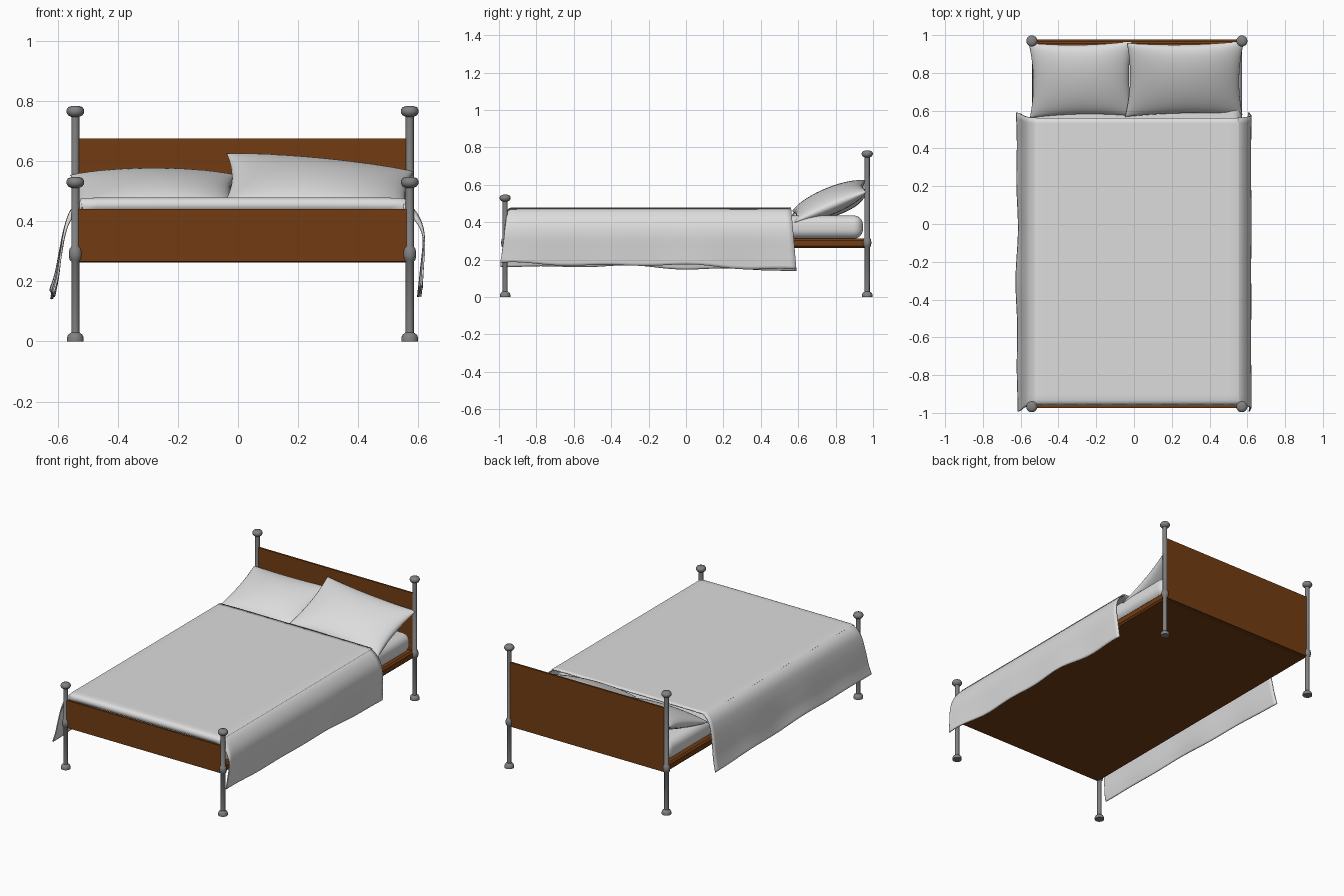
import bpy, bmesh, math
from mathutils import Matrix, Vector

if "Cube" in bpy.data.objects:
    bpy.data.objects.remove(bpy.data.objects["Cube"])

CX = 0.015          # centre line of the bed frame
HALF = 0.556        # post offset from the centre line


def material(name, rgb):
    m = bpy.data.materials.new(name)
    m.diffuse_color = (*rgb, 1)
    m.use_nodes = True
    m.node_tree.nodes["Principled BSDF"].inputs["Base Color"].default_value = m.diffuse_color
    return m


WOOD = material("brown wood", (0.17, 0.046, 0.006))
METAL = material("grey metal", (0.22, 0.22, 0.22))
LINEN = material("white linen", (0.72, 0.72, 0.72))


def finish(name, bm, mat, angle=None):
    bmesh.ops.recalc_face_normals(bm, faces=bm.faces[:])
    me = bpy.data.meshes.new(name)
    bm.to_mesh(me)
    bm.free()
    ob = bpy.data.objects.new(name, me)
    bpy.context.collection.objects.link(ob)
    me.materials.append(mat)
    if angle:
        bpy.ops.object.select_all(action='DESELECT')
        ob.select_set(True)
        bpy.context.view_layer.objects.active = ob
        bpy.ops.object.shade_smooth_by_angle(angle=math.radians(angle))
    return ob


def box(name, lo, hi, mat, bevel=0, segments=1, angle=None):
    bm = bmesh.new()
    bmesh.ops.create_cube(bm, size=1)
    for v in bm.verts:
        v.co = [(a + b) / 2 + c * (b - a) for a, b, c in zip(lo, hi, v.co)]
    if bevel:
        bmesh.ops.bevel(bm, geom=bm.edges[:], offset=bevel, segments=segments,
                        profile=0.5, affect='EDGES')
    return finish(name, bm, mat, angle)


def post(name, x, y, h):
    # turned post: foot, collar at the frame, knob on top
    prof = [(0, 0), (.028, 0), (.028, .012), (.024, .022), (.0135, .03),
            (.0135, .266), (.019, .272), (.0215, .285), (.0215, .296),
            (.019, .309), (.0135, .315), (.0135, h - .036), (.024, h - .031),
            (.0295, h - .022), (.0295, h - .013), (.024, h - .004),
            (.012, h), (0, h)]
    n = 20
    bm = bmesh.new()
    rings = [[bm.verts.new((x + r * math.cos(2 * math.pi * i / n),
                            y + r * math.sin(2 * math.pi * i / n), z))
              for i in range(n)] for r, z in prof[1:-1]]
    for a, b in zip(rings, rings[1:]):
        for i in range(n):
            bm.faces.new((a[i], a[(i + 1) % n], b[(i + 1) % n], b[i]))
    bm.faces.new(rings[0])
    bm.faces.new(rings[-1])
    finish(name, bm, METAL, 45)


def pillow(name, centre, half_w, half_l, half_t, pitch, roll, yaw):
    # two bulged sheets with pinched corners, welded along the seam
    n = 24
    rot = (Matrix.Rotation(math.radians(yaw), 3, 'Z')
           @ Matrix.Rotation(math.radians(roll), 3, 'Y')
           @ Matrix.Rotation(math.radians(pitch), 3, 'X'))
    bm = bmesh.new()
    for side in (1, -1):
        grid = []
        for i in range(n + 1):
            u = math.sin(math.pi * (i / n - 0.5))
            row = []
            for j in range(n + 1):
                v = math.sin(math.pi * (j / n - 0.5))
                t = ((1 - u * u) * (1 - v * v)) ** 0.45 if abs(u) < .9999 and abs(v) < .9999 else 0
                p = Vector((u * (half_w - .022 * (1 - v * v)),
                            v * (half_l - .018 * (1 - u * u)),
                            side * half_t * t))
                row.append(bm.verts.new(rot @ p + Vector(centre)))
            grid.append(row)
        for i in range(n):
            for j in range(n):
                bm.faces.new((grid[i][j], grid[i + 1][j], grid[i + 1][j + 1], grid[i][j + 1]))
    bmesh.ops.remove_doubles(bm, verts=bm.verts[:], dist=1e-5)
    finish(name, bm, LINEN, 80)


def smooth_path(pts, steps):
    # Catmull-Rom through the points
    p = [Vector(q) for q in [pts[0]] + pts + [pts[-1]]]
    out = []
    for a, b, c, d in zip(p, p[1:], p[2:], p[3:]):
        for s in range(steps):
            t = s / steps
            out.append(0.5 * (2 * b + (c - a) * t + (2 * a - 5 * b + 4 * c - d) * t * t
                              + (3 * b - a - 3 * c + d) * t ** 3))
    return out + [p[-1]]


def blanket():
    # cross-section (x, z) lofted along the bed, hems waved by depth
    section = smooth_path(
        [(-.618, .155), (-.602, .22), (-.59, .30), (-.575, .38), (-.555, .435),
         (-.52, .468), (-.47, .475), (0, .476), (.50, .475), (.55, .467),
         (.585, .437), (.61, .39), (.618, .33), (.612, .25), (.605, .165)], 4)
    ends = [(0, -.036), (.004, -.012), (.012, -.004), (.025, 0)]
    rows = ends + [(.025 + (1.515 - .025) * k / 50, 0) for k in range(1, 51)]
    bm = bmesh.new()
    grid = []
    for d, dz in rows:
        f = d / 1.515
        row = []
        for x, z in section:
            drop = min(1, max(0, (.475 - z) / .31))
            y0, y1 = -.957 - .036 * drop, .562 + .028 * drop
            y = y0 + (y1 - y0) * f
            side = 1 if x > 0 else -1
            wave = math.sin(y * 13 + side) * .5 + math.sin(y * 7.3 + 2 * side) * .5
            zz = z + dz * (1 - drop) + drop ** 3 * (wave * .01 + .012 * (1 - f) - .02 * f ** 4)
            xx = x + drop ** 2 * wave * .007 * side
            row.append(bm.verts.new((xx, y, zz)))
        grid.append(row)
    for a, b in zip(grid, grid[1:]):
        for i in range(len(a) - 1):
            bm.faces.new((a[i], a[i + 1], b[i + 1], b[i]))
    ob = finish("blanket", bm, LINEN, 60)
    mod = ob.modifiers.new("thickness", 'SOLIDIFY')
    mod.thickness = .006
    mod.offset = 0


# Posts
for side, s in (("left", -1), ("right", 1)):
    post(f"head_post_{side}", CX + s * HALF, .969, .783)
    post(f"foot_post_{side}", CX + s * HALF, -.967, .547)

# Wooden boards and bed base
box("headboard", (CX - HALF, .964, .265), (CX + HALF, .976, .675), WOOD)
box("footboard", (CX - HALF, -.974, .265), (CX + HALF, -.962, .44), WOOD)
box("bed_base", (CX - HALF, -.968, .262), (CX + HALF, .966, .312), WOOD, .01)

# Bedding
box("mattress", (CX - .553, -.955, .312), (CX + .556, .946, .436), LINEN, .05, 6, 60)
blanket()
pillow("pillow_left", (-.28, .765, .492), .275, .208, .066, 17, 0, 1)
pillow("pillow_right", (.268, .768, .512), .312, .212, .066, 23, 5.5, 1)
